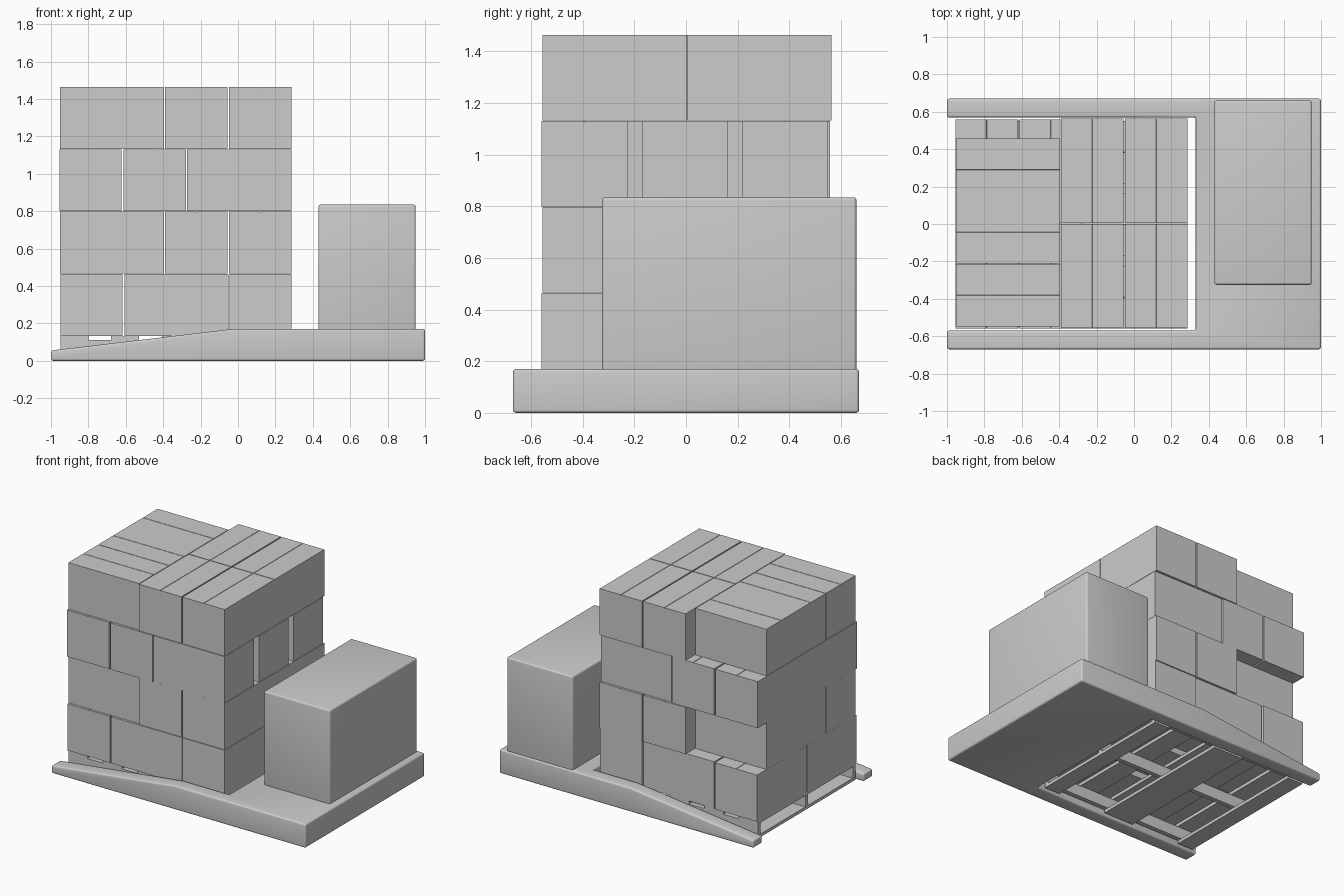
import bpy, bmesh, math
from mathutils import Vector

cube = bpy.data.objects.get("Cube")
if cube:
    bpy.data.objects.remove(cube, do_unlink=True)

grey = bpy.data.materials.new("light_grey")
grey.use_nodes = True
grey.diffuse_color = (0.604, 0.604, 0.604, 1)
grey.node_tree.nodes["Principled BSDF"].inputs["Base Color"].default_value = grey.diffuse_color


def finish(name, bm, smooth=False):
    """Turn a bmesh into a named object in the scene."""
    bmesh.ops.recalc_face_normals(bm, faces=bm.faces)
    mesh = bpy.data.meshes.new(name)
    bm.to_mesh(mesh)
    bm.free()
    mesh.materials.append(grey)
    ob = bpy.data.objects.new(name, mesh)
    bpy.context.collection.objects.link(ob)
    if smooth:
        bpy.ops.object.select_all(action='DESELECT')
        ob.select_set(True)
        bpy.context.view_layer.objects.active = ob
        bpy.ops.object.shade_smooth_by_angle(angle=math.radians(35))
    return ob


def extrude(bm, points, offset):
    """Extrude a closed outline along a vector."""
    face = bm.faces.new([bm.verts.new(p) for p in points])
    new = bmesh.ops.extrude_face_region(bm, geom=[face])["geom"]
    top = [v for v in new if isinstance(v, bmesh.types.BMVert)]
    bmesh.ops.translate(bm, verts=top, vec=Vector(offset))


def add_block(bm, x0, x1, y0, y1, z0, z1):
    extrude(bm, [(x0, y0, z0), (x1, y0, z0), (x1, y1, z0), (x0, y1, z0)], (0, 0, z1 - z0))


def round_edges(bm, radius):
    bmesh.ops.recalc_face_normals(bm, faces=bm.faces)
    sharp = [e for e in bm.edges if e.calc_face_angle(0) > 0.6]
    bmesh.ops.bevel(bm, geom=sharp, offset=radius, segments=4, profile=0.5, affect='EDGES')


# U-shaped base whose two arms taper down to a low tip
DECK, TIP, BEND = 0.17, 0.055, -0.03
bm = bmesh.new()
half = [(1, 0.67), (-1, 0.67), (-1, 0.57), (0.33, 0.57)]
outline = half + [(x, -y) for x, y in reversed(half)]
extrude(bm, [(x, y, 0) for x, y in outline], (0, 0, DECK))
bmesh.ops.bisect_plane(bm, geom=bm.verts[:] + bm.edges[:] + bm.faces[:],
                       plane_co=(BEND, 0, 0), plane_no=(1, 0, 0))
for v in bm.verts:
    if v.co.x < -0.9 and v.co.z > 0.1:
        v.co.z = TIP
round_edges(bm, 0.012)
finish("wrapper_base", bm, smooth=True)

# Machine housing on the wide end
bm = bmesh.new()
add_block(bm, 0.43, 0.95, -0.325, 0.66, DECK - 0.01, 0.835)
round_edges(bm, 0.012)
finish("machine_housing", bm, smooth=True)

# Pallet: cross boards above and below three stringers
X0, X1, Y = -0.95, 0.285, 0.55
bm = bmesh.new()
for i in range(5):
    x = X0 + i * (X1 - X0 - 0.15) / 4
    add_block(bm, x, x + 0.15, -Y, Y, 0.112, 0.134)
finish("pallet_top_boards", bm)

bm = bmesh.new()
for y in (-Y, -0.016, Y - 0.032):
    add_block(bm, X0, X1, y, y + 0.032, 0.032, 0.112)
finish("pallet_stringers", bm)

bm = bmesh.new()
for x0, x1 in ((X0, -0.83), (-0.45, -0.215), (0.165, X1)):
    add_block(bm, x0, x1, -Y, Y, 0.01, 0.032)
finish("pallet_bottom_boards", bm)

# Cartons: each has a fine seam between its top flaps
LONG, WIDE, HIGH = 0.557, 0.333, 0.331


def carton(name, x, y, z, along_x):
    """Carton with its lowest corner at x, y, z."""
    s, m = 0.002, WIDE / 2
    profile = [(0, 0), (WIDE, 0), (WIDE, HIGH), (m + s, HIGH),
               (m, HIGH - 3 * s), (m - s, HIGH), (0, HIGH)]
    bm = bmesh.new()
    if along_x:
        extrude(bm, [(x, y + w, z + h) for w, h in profile], (LONG, 0, 0))
    else:
        extrude(bm, [(x + w, y, z + h) for w, h in profile], (0, LONG, 0))
    finish(name, bm)


def layer(number, z, long_x, long_ys, cross_xs, cross_ys):
    """One row of lengthwise cartons and columns of crosswise ones."""
    for y in long_ys:
        carton(f"carton_layer_{number}_long", long_x, y, z, True)
    for x in cross_xs:
        for y in cross_ys:
            carton(f"carton_layer_{number}_cross", x, y, z, False)


spaced = (-0.56, -0.17, 0.217)
packed = (-0.547, -0.21, 0.123)
layer(1, 0.134, -0.607, spaced, (-0.95, -0.046), (-0.56, 0.001))
layer(2, 0.467, -0.952, packed, (-0.39, -0.048), (-0.556, 0.006))
layer(3, 0.8, -0.272, spaced, (-0.955, -0.612), (-0.56, 0.001))
layer(4, 1.133, -0.952, packed, (-0.39, -0.048), (-0.556, 0.006))
